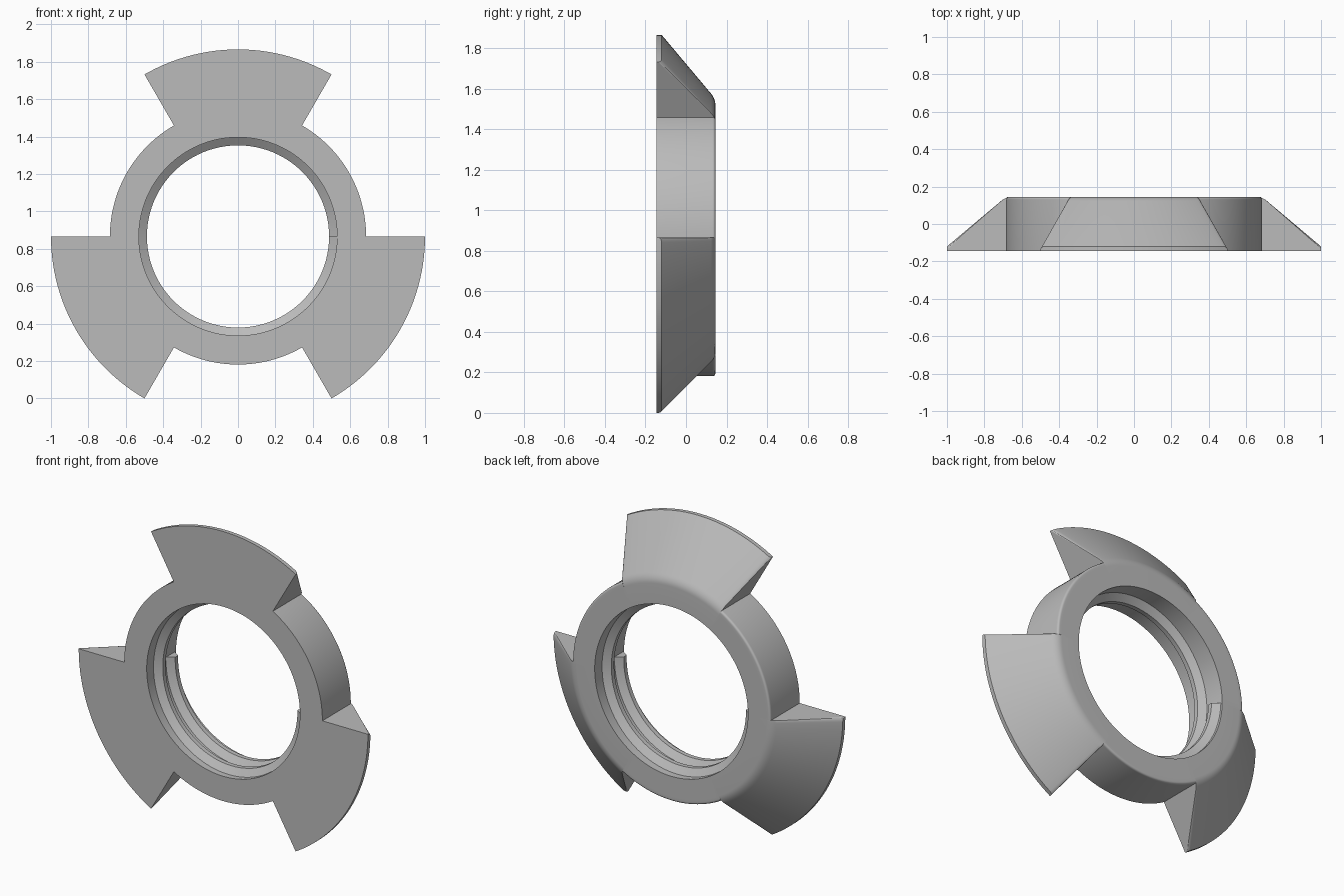
import bpy, bmesh
from math import sin, cos, pi, radians
from mathutils import Vector

if "Cube" in bpy.data.objects:
    bpy.data.objects.remove(bpy.data.objects["Cube"])

H = 0.145          # half thickness
BORE, RING, WING = 0.53, 0.685, 1.0
CENTRE_Z = 0.866

grey = bpy.data.materials.new("plain grey")
grey.use_nodes = True
colour = (0.5, 0.5, 0.5, 1)
grey.diffuse_color = colour
grey.node_tree.nodes["Principled BSDF"].inputs["Base Color"].default_value = colour


def place(r, y, a):
    return Vector((r * cos(a), y, CENTRE_Z + r * sin(a)))


def fillet(start, corner, end, steps=6):
    s, c, e = Vector(start), Vector(corner), Vector(end)
    ts = [i / steps for i in range(steps + 1)]
    return [tuple(s * (1 - t) ** 2 + c * 2 * t * (1 - t) + e * t * t) for t in ts]


def plain_profile():
    k = 0.015
    rim = fillet((RING - k, H), (RING, H), (RING, H - k))
    return [(BORE, -H), (BORE, H), (RING - 0.03, H)] + rim + [(RING, -H)] * 3


def wing_profile(drop=0):
    edge = Vector((WING, -0.12 - drop))
    corner = Vector((RING, H))
    on_cone = corner + (edge - corner).normalized() * 0.035
    rim = fillet((RING - 0.03, H), corner, on_cone)
    return [(BORE, -H), (BORE, H), (RING - 0.03, H)] + rim + [
        tuple(edge), (WING, -H), (RING, -H)]


def sweep(name, stations, closed):
    """Skin a row of cross-sections, each a list of points."""
    bm = bmesh.new()
    rows = [[bm.verts.new(p) for p in row] for row in stations]
    n = len(rows[0])
    pairs = list(zip(rows, rows[1:]))
    if closed:
        pairs.append((rows[-1], rows[0]))
    else:
        bm.faces.new(rows[0])
        bm.faces.new(rows[-1])
    for a, b in pairs:
        for i in range(n):
            j = (i + 1) % n
            bm.faces.new((a[i], a[j], b[j], b[i]))
    bmesh.ops.remove_doubles(bm, verts=bm.verts, dist=1e-5)
    bmesh.ops.dissolve_degenerate(bm, edges=bm.edges, dist=1e-5)
    bmesh.ops.recalc_face_normals(bm, faces=bm.faces)
    mesh = bpy.data.meshes.new(name)
    bm.to_mesh(mesh)
    bm.free()
    obj = bpy.data.objects.new(name, mesh)
    bpy.context.collection.objects.link(obj)
    mesh.materials.append(grey)
    bpy.ops.object.select_all(action='DESELECT')
    obj.select_set(True)
    bpy.context.view_layer.objects.active = obj
    bpy.ops.object.shade_smooth_by_angle(angle=radians(30))
    return obj


# Ring body with three flared wings, their sloped edges softly rounded
SOFT, DROP, STEPS = 0.025, 0.018, 4
ease = [i / STEPS * pi / 2 for i in range(STEPS + 1)]
body = []
for k in range(3):
    start = radians(60 + 120 * k)
    end = start + pi / 3
    span = [(start + SOFT * (1 - cos(t)), wing_profile(DROP * (1 - sin(t)))) for t in ease]
    span += [(start + SOFT + (end - start - 2 * SOFT) * i / 24, wing_profile())
             for i in range(1, 24)]
    span += [(end - SOFT * (1 - cos(t)), wing_profile(DROP * (1 - sin(t))))
             for t in reversed(ease)]
    span += [(end + pi / 3 * i / 24, plain_profile()) for i in range(25)]
    body += [[place(r, y, a) for r, y in prof] for a, prof in span]
sweep("winged_ring", body, True)

# Internal thread: one and a half turns of a tapered ridge
TURNS, PITCH, SEGMENTS = 1.5, 0.123, 144
ridge = [(BORE + 0.005, -0.047), (0.487, -0.014), (0.487, 0.014), (BORE + 0.005, 0.047)]
thread = []
for i in range(SEGMENTS + 1):
    turn = TURNS * i / SEGMENTS
    mid = -0.095 + PITCH * turn
    thread.append([place(r, mid + y, -2 * pi * turn) for r, y in ridge])
sweep("inner_thread", thread, False)
